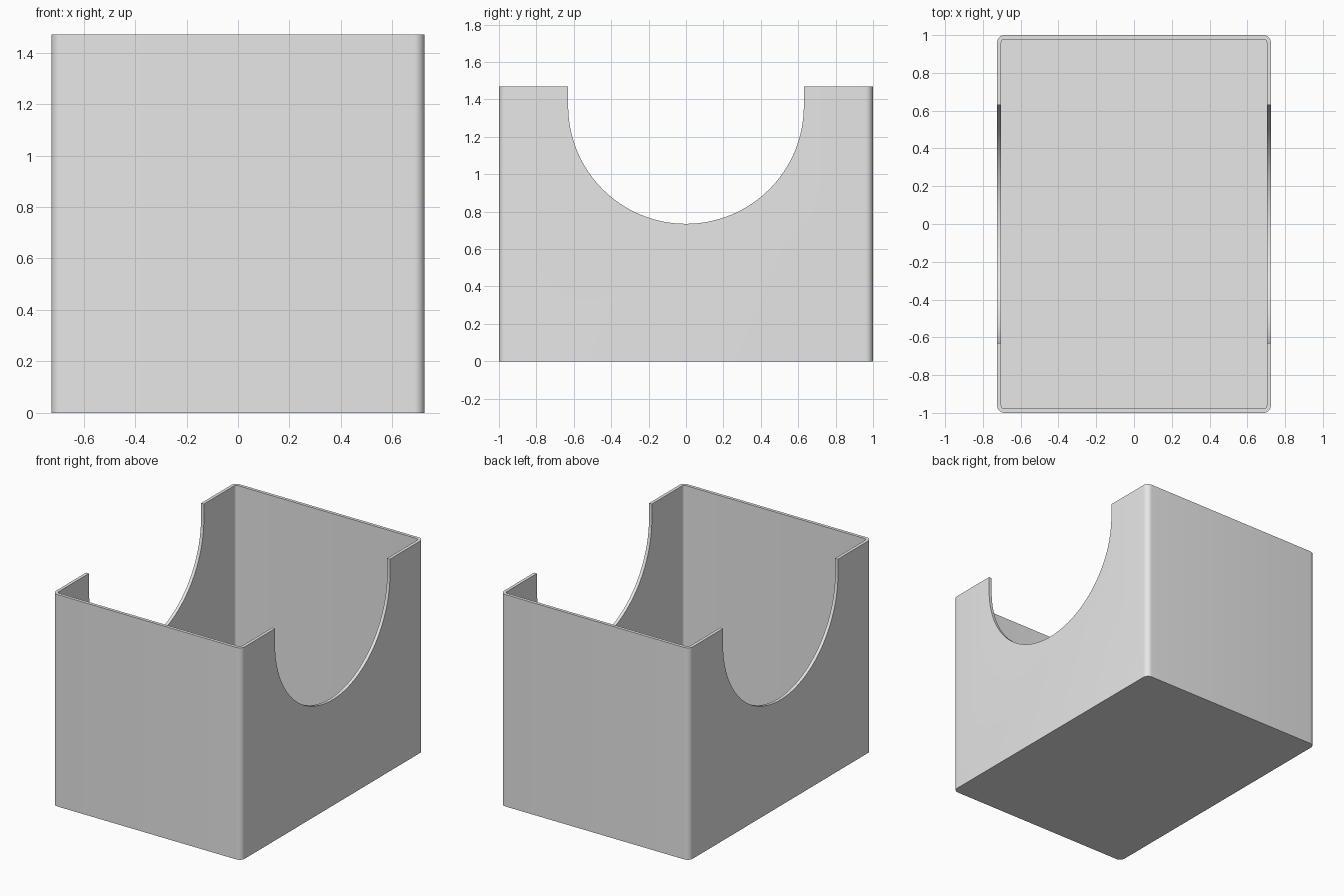
import bpy, bmesh
from math import cos, sin, pi, radians

cube = bpy.data.objects.get("Cube")
if cube:
    bpy.data.objects.remove(cube, do_unlink=True)

HALF_X, HALF_Y, HEIGHT = 0.725, 1.0, 1.47
WALL, CORNER = 0.022, 0.04
NOTCH_R = 0.63
NOTCH_Z = HEIGHT / 2 + NOTCH_R

grey = bpy.data.materials.new("light grey plastic")
grey.use_nodes = True
grey.diffuse_color = (0.8, 0.8, 0.8, 1)
grey.node_tree.nodes["Principled BSDF"].inputs["Base Color"].default_value = (0.8, 0.8, 0.8, 1)


def rounded_rect(hx, hy, r, steps=8):
    """Counter-clockwise outline of a rectangle with round corners."""
    points = []
    for i, (sx, sy) in enumerate(((1, 1), (-1, 1), (-1, -1), (1, -1))):
        for k in range(steps + 1):
            a = (i + k / steps) * pi / 2
            points.append((sx * (hx - r) + r * cos(a), sy * (hy - r) + r * sin(a)))
    return points


def make_object(name, bm):
    bmesh.ops.recalc_face_normals(bm, faces=bm.faces)
    mesh = bpy.data.meshes.new(name)
    bm.to_mesh(mesh)
    bm.free()
    mesh.materials.append(grey)
    obj = bpy.data.objects.new(name, mesh)
    bpy.context.collection.objects.link(obj)
    return obj


# Open box: four outline rings bridged from the underside to the inner floor
outer = rounded_rect(HALF_X, HALF_Y, CORNER)
inner = rounded_rect(HALF_X - WALL, HALF_Y - WALL, CORNER - WALL)
bm = bmesh.new()
rings = [[bm.verts.new((x, y, z)) for x, y in outline]
         for outline, z in ((outer, 0), (outer, HEIGHT), (inner, HEIGHT), (inner, WALL))]
for low, high in zip(rings, rings[1:]):
    for i in range(len(low)):
        bm.faces.new((low[i - 1], low[i], high[i], high[i - 1]))
bm.faces.new(rings[0])
bm.faces.new(rings[-1])
box = make_object("open_box", bm)

# U-shaped cutter running through both side walls
steps = 64
profile = [(NOTCH_R * cos(pi + pi * k / steps), NOTCH_Z + NOTCH_R * sin(pi + pi * k / steps))
           for k in range(steps + 1)]
profile += [(NOTCH_R, HEIGHT + 0.2), (-NOTCH_R, HEIGHT + 0.2)]
bm = bmesh.new()
face = bm.faces.new([bm.verts.new((-1, y, z)) for y, z in profile])
side = bmesh.ops.extrude_face_region(bm, geom=[face])["geom"]
bmesh.ops.translate(bm, vec=(2, 0, 0), verts=[v for v in side if isinstance(v, bmesh.types.BMVert)])
cutter = make_object("notch_cutter", bm)
cutter.hide_render = True

# Cut the notches, then smooth the rounded surfaces
cut = box.modifiers.new("side notches", "BOOLEAN")
cut.operation = "DIFFERENCE"
cut.solver = "EXACT"
cut.object = cutter
bpy.ops.object.select_all(action="DESELECT")
bpy.context.view_layer.objects.active = box
box.select_set(True)
bpy.ops.object.modifier_apply(modifier=cut.name)
bpy.data.objects.remove(cutter, do_unlink=True)
bpy.ops.object.shade_smooth_by_angle(angle=radians(30))
